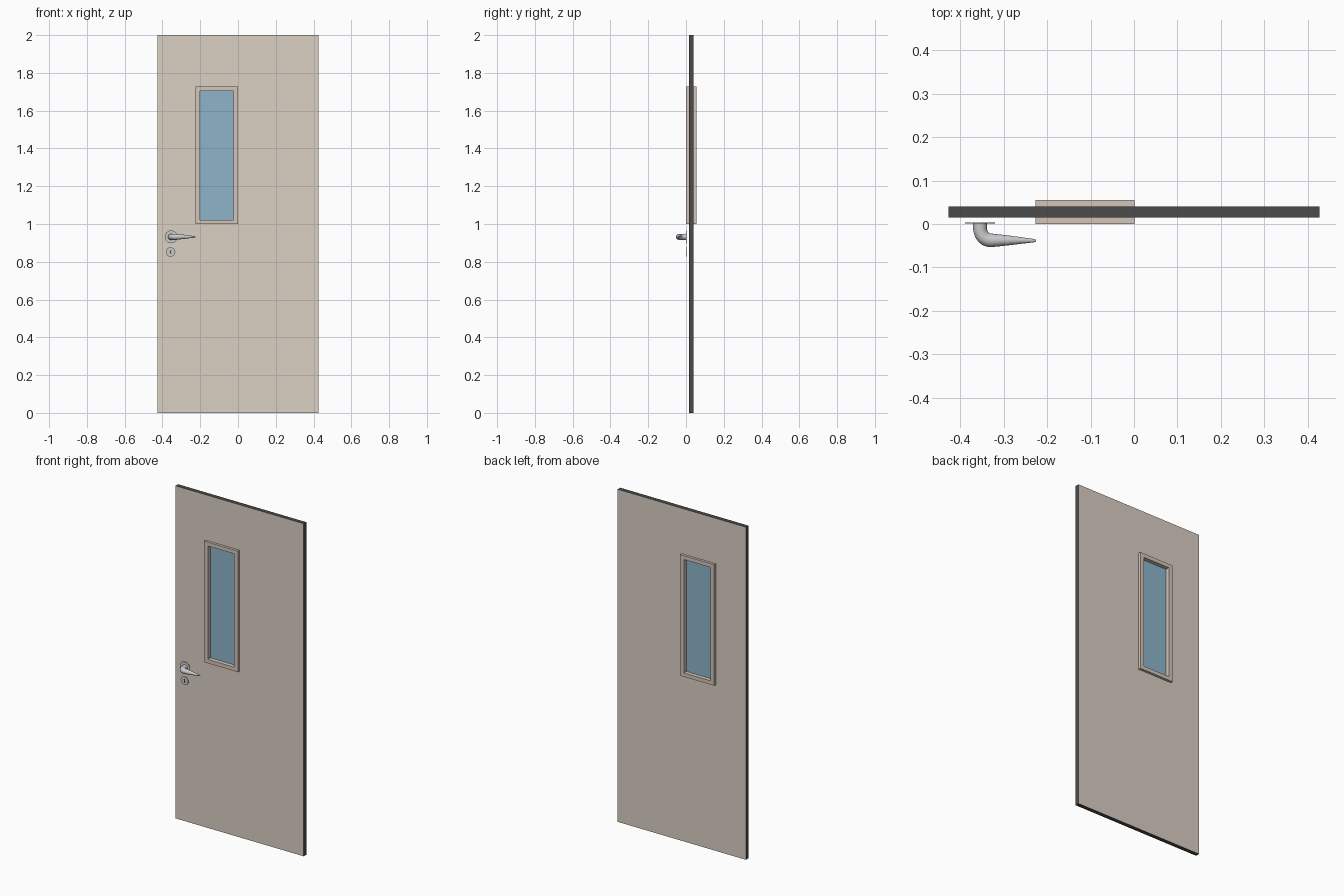
import bpy, bmesh, math
from mathutils import Vector, Matrix

if "Cube" in bpy.data.objects:
    bpy.data.objects.remove(bpy.data.objects["Cube"])


def material(name, rgb):
    m = bpy.data.materials.new(name)
    m.diffuse_color = (*rgb, 1)
    m.use_nodes = True
    m.node_tree.nodes["Principled BSDF"].inputs["Base Color"].default_value = m.diffuse_color
    return m


beige = material("beige_paint", (0.71, 0.63, 0.55))
trim = material("trim_paint", (0.66, 0.56, 0.49))
dark = material("dark_edge", (0.07, 0.07, 0.07))
blue = material("glass_blue", (0.27, 0.46, 0.60))


def finish(name, bm, mats=()):
    bmesh.ops.recalc_face_normals(bm, faces=bm.faces)
    me = bpy.data.meshes.new(name)
    bm.to_mesh(me)
    bm.free()
    for m in mats:
        me.materials.append(m)
    ob = bpy.data.objects.new(name, me)
    bpy.context.collection.objects.link(ob)
    return ob


def corners(rect):
    x0, x1, z0, z1 = rect
    return [(x0, z0), (x1, z0), (x1, z1), (x0, z1)]


def rect_ring(name, outer, inner, y0, y1, mats):
    """Rectangular slab with a rectangular opening; outer rim uses the last material."""
    bm = bmesh.new()
    of, nf, ob, nb = [[bm.verts.new((x, y, z)) for x, z in corners(r)]
                      for y in (y0, y1) for r in (outer, inner)]
    for i in range(4):
        j = (i + 1) % 4
        bm.faces.new((of[i], of[j], nf[j], nf[i]))
        bm.faces.new((ob[i], ob[j], nb[j], nb[i]))
        bm.faces.new((nf[i], nf[j], nb[j], nb[i]))
        bm.faces.new((of[i], of[j], ob[j], ob[i])).material_index = len(mats) - 1
    return finish(name, bm, mats)


def box(name, rect, y0, y1, mats=()):
    x0, x1, z0, z1 = rect
    bm = bmesh.new()
    bmesh.ops.create_cube(bm, size=1)
    bmesh.ops.scale(bm, vec=(x1 - x0, y1 - y0, z1 - z0), verts=bm.verts)
    bmesh.ops.translate(bm, vec=((x0 + x1) / 2, (y0 + y1) / 2, (z0 + z1) / 2), verts=bm.verts)
    return finish(name, bm, mats)


def disc(name, x, z, r, y0, y1, mats=()):
    bm = bmesh.new()
    bmesh.ops.create_cone(bm, cap_ends=True, segments=32, radius1=r, radius2=r, depth=y1 - y0,
                          matrix=Matrix.Translation((x, (y0 + y1) / 2, z))
                          @ Matrix.Rotation(math.pi / 2, 4, 'X'))
    return finish(name, bm, mats)


# Door leaf with dark edge band, window frame and glass
frame_outer = (-0.226, 0.001, 0.999, 1.727)
frame_inner = (-0.201, -0.025, 1.022, 1.704)
rect_ring("door_leaf", (-0.427, 0.427, 0, 2), frame_outer, 0.015, 0.04, [beige, dark])
rect_ring("window_frame", frame_outer, frame_inner, 0.0, 0.055, [trim])
box("window_glass", frame_inner, 0.025, 0.031, [blue])

# Lever handle: tapered tube through (x, y, radius, direction angle) sections
HZ = 0.932
sections = [(-0.354, 0.001, 0.0165, -90), (-0.354, -0.012, 0.016, -88)]
for k in range(1, 7):
    a = math.radians(15 * k)
    sections.append((-0.329 - 0.024 * math.cos(a), -0.013 - 0.0245 * math.sin(a), 0.0158, -90 + 15.5 * k))
sections += [(-0.29, -0.0377, 0.0115, 0), (-0.23, -0.0382, 0.0038, 0), (-0.2255, -0.0382, 0.002, 0)]
N = 24
bm = bmesh.new()
rings = []
for x, y, r, d in sections:
    d = math.radians(d)
    side = Vector((-math.sin(d), math.cos(d), 0))
    rings.append([bm.verts.new(Vector((x, y, HZ)) + side * r * math.cos(t) + Vector((0, 0, r * math.sin(t))))
                  for t in (2 * math.pi * i / N for i in range(N))])
for a, b in zip(rings, rings[1:]):
    for i in range(N):
        bm.faces.new((a[i], a[(i + 1) % N], b[(i + 1) % N], b[i]))
bm.faces.new(rings[0])
bm.faces.new(rings[-1])
lever = finish("lever_handle", bm)
bpy.context.view_layer.objects.active = lever
lever.select_set(True)
bpy.ops.object.shade_smooth_by_angle(angle=math.radians(40))

# Thin round plates and keyhole
disc("handle_rose", -0.354, HZ, 0.034, 0.001, 0.003)
disc("keyhole_plate", -0.357, 0.852, 0.025, 0.001, 0.003)
disc("keyhole_round", -0.357, 0.856, 0.0045, 0.0002, 0.002, [dark])
box("keyhole_slot", (-0.3592, -0.3548, 0.842, 0.856), 0.0003, 0.002, [dark])
